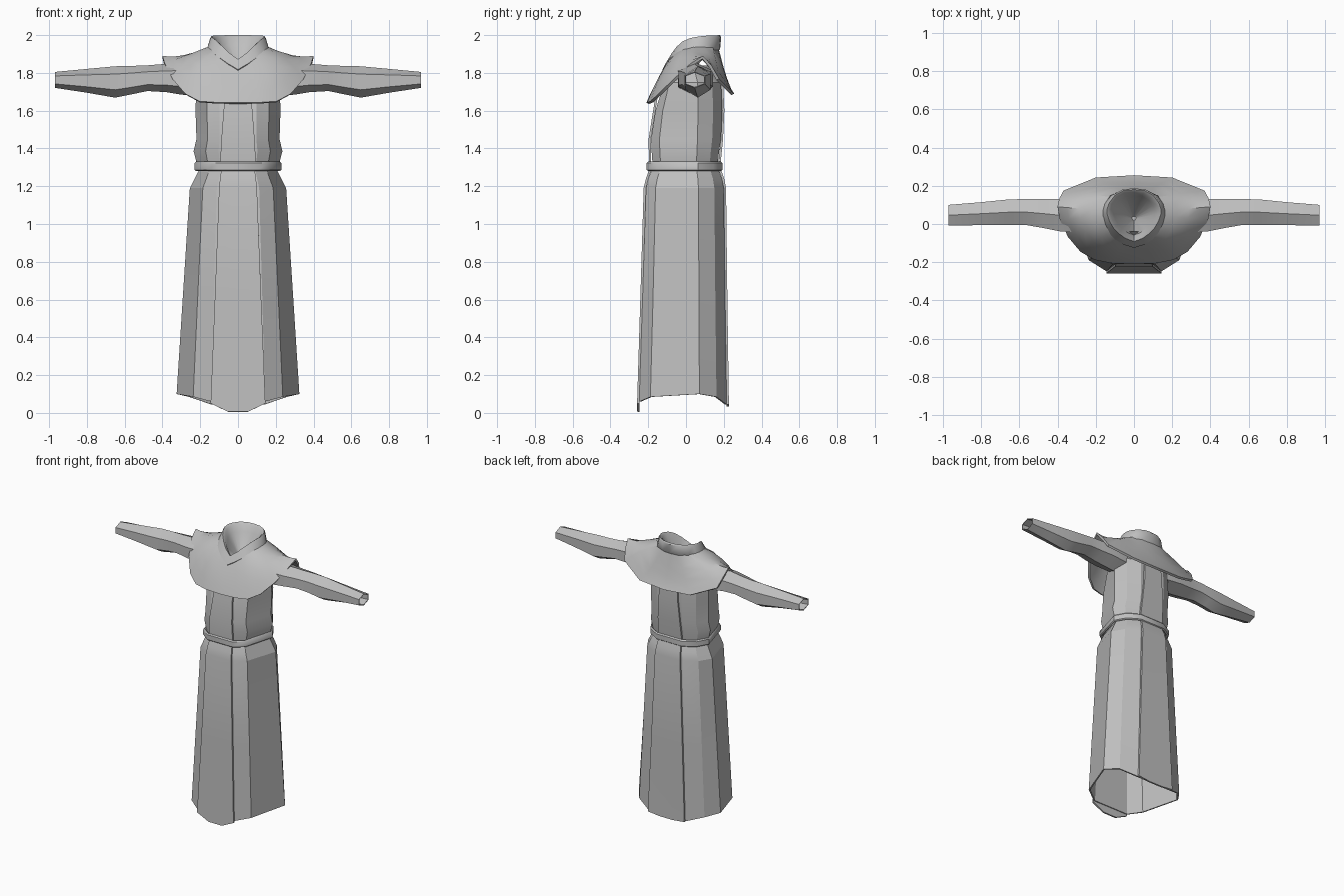
import bpy, bmesh, math
from mathutils import Vector

if "Cube" in bpy.data.objects:
    bpy.data.objects.remove(bpy.data.objects["Cube"])

cloth = bpy.data.materials.new("grey_cloth")
cloth.diffuse_color = (0.52, 0.52, 0.52, 1)
cloth.use_nodes = True
cloth.node_tree.nodes["Principled BSDF"].inputs["Base Color"].default_value = cloth.diffuse_color


def loft(name, rings, closed=True, thick=0.0, caps=(False, False), angle=25, offset=-1):
    """Skin a list of equal-length point rings, with optional thickness."""
    bm = bmesh.new()
    rows = [[bm.verts.new(p) for p in ring] for ring in rings]
    n = len(rows[0])
    for a, b in zip(rows, rows[1:]):
        for i in range(n if closed else n - 1):
            j = (i + 1) % n
            bm.faces.new((a[i], a[j], b[j], b[i]))
    for row, cap in ((rows[0], caps[0]), (rows[-1], caps[1])):
        if cap:
            bm.faces.new(row)
    bmesh.ops.recalc_face_normals(bm, faces=bm.faces)
    mesh = bpy.data.meshes.new(name)
    bm.to_mesh(mesh)
    bm.free()
    mesh.materials.append(cloth)
    obj = bpy.data.objects.new(name, mesh)
    bpy.context.collection.objects.link(obj)
    bpy.ops.object.select_all(action='DESELECT')
    obj.select_set(True)
    bpy.context.view_layer.objects.active = obj
    if thick:
        mod = obj.modifiers.new("thickness", 'SOLIDIFY')
        mod.thickness = thick
        mod.offset = offset
        bpy.ops.object.modifier_apply(modifier=mod.name)
    bpy.ops.object.shade_smooth_by_angle(angle=math.radians(angle))
    return obj


def mirror(half):
    """Close a right-hand half outline (front to back) across x = 0."""
    return half + [(-x, y, z) for x, y, z in reversed(half) if x > 1e-6]


def body(z, w, front, back, hem=(0, 0, 0, 0, 0)):
    """Ten-sided body section with flat front and back."""
    shape = [(.44, front), (.73, front * .76), (1, back * .33), (.8, back * .75), (.44, back)]
    return mirror([(w * fx, y, z + h) for (fx, y), h in zip(shape, hem)])


# Bodice, skirt and belt
loft("bodice", [body(*r) for r in (
    (1.29, .21, -.175, .165), (1.385, .235, -.182, .175), (1.45, .22, -.185, .185),
    (1.60, .225, -.162, .192), (1.75, .22, -.115, .185), (1.84, .13, -.04, .12))])
loft("skirt", [
    body(1.29, .205, -.18, .17), body(1.24, .23, -.20, .19), body(1.19, .255, -.212, .2),
    body(.6, .293, -.23, .207),
    body(.0, .325, -.248, .215, (.06, .085, .10, .085, .045))], thick=.01, angle=20)
belt = [(1.28, .222, -.2, .185), (1.287, .229, -.208, .193),
        (1.322, .229, -.208, .193), (1.33, .222, -.2, .185)]
loft("belt", [body(*r) for r in belt], thick=.02, angle=40)


# Long panels down the front and back
def panel(name, rows, hem=None):
    strips = [[(w * f, y, z) for f in (-1, -.36, .36, 1)] for z, w, y in rows]
    if hem:
        w, y, z_side, z_mid = hem
        strips.append([(w * f, y, z) for f, z in
                       ((-1, z_side), (-.36, z_mid), (.36, z_mid), (1, z_side))])
    loft(name, strips, closed=False, thick=.012, offset=0)


panel("front_bodice_panel", [(1.68, .07, -.155), (1.6, .076, -.168), (1.45, .088, -.192), (1.31, .095, -.19)])
panel("back_bodice_panel", [(1.75, .07, .19), (1.6, .076, .197), (1.45, .088, .19), (1.31, .095, .176)])
panel("front_skirt_panel", [(1.29, .088, -.188), (1.24, .095, -.206), (1.19, .1, -.218), (.6, .123, -.236)],
      (.145, -.253, .05, .006))
panel("back_skirt_panel", [(1.29, .088, .178), (1.24, .095, .196), (1.19, .1, .206), (.6, .123, .213)],
      (.145, .221, .045, .035))

# Shoulder cape: neck line and hem, front to back, with a lift between them
neck = [(0, -.11, 1.83), (.05, -.095, 1.862), (.09, -.07, 1.893), (.12, -.04, 1.915),
        (.14, 0, 1.93), (.15, .04, 1.94), (.15, .07, 1.942), (.142, .1, 1.942),
        (.115, .14, 1.94), (.06, .165, 1.94), (0, .17, 1.94)]
hem = [(0, -.21, 1.642), (.12, -.205, 1.644), (.205, -.188, 1.65), (.28, -.145, 1.69),
       (.345, -.068, 1.765), (.388, .025, 1.85), (.4, .09, 1.89), (.39, .135, 1.84),
       (.368, .175, 1.77), (.2, .243, 1.70), (0, .255, 1.69)]
lift = [.01, .015, .03, .045, .035, .0, -.02, -.005, .015, -.02, -.03]
rings = []
for t, k in ((0, 0), (.3, .8), (.55, 1), (.8, .75), (1, 0)):
    half = []
    for a, b, l in zip(neck, hem, lift):
        p = Vector(a).lerp(Vector(b), t)
        half.append((p.x, p.y, p.z + l * k))
    rings.append(mirror(half))
loft("shoulder_cape", rings, thick=.016, angle=40)

# Standing collar with a V front and a lining that dips to a point
rim = [(0, -.092, 1.872), (.045, -.075, 1.905), (.08, -.05, 1.938), (.108, -.02, 1.965),
       (.128, .015, 1.982), (.14, .05, 1.99), (.14, .08, 1.994), (.13, .11, 1.997),
       (.1, .15, 1.998), (.055, .175, 2.0), (0, .18, 2.0)]


def scaled(points, s, dz):
    return [(x * s, .05 + (y - .05) * s, z + dz) for x, y, z in points]


lining = [(x * .08, .03 + (y - .05) * .08, 1.815) for x, y, z in rim]
loft("collar", [mirror(r) for r in (
    scaled(neck, 1.0, -.03), scaled(neck, 1.09, -.012), scaled(rim, 1.05, -.01), rim,
    scaled(rim, .88, -.012), scaled(rim, .76, -.055), lining)],
    caps=(False, True), angle=35)

# Sleeves: x, centre y, centre z, half depth, half height
sleeve = [(.17, .05, 1.765, .085, .09), (.3, .05, 1.77, .092, .085), (.38, .045, 1.773, .085, .075),
          (.48, .055, 1.772, .075, .068), (.56, .062, 1.762, .068, .075),
          (.65, .062, 1.752, .067, .083), (.8, .054, 1.758, .06, .063), (.97, .046, 1.763, .054, .042)]
for side, name in ((1, "right_sleeve"), (-1, "left_sleeve")):
    tube = []
    for x, cy, cz, ry, rz in sleeve:
        ring = []
        for i in range(6):
            a = math.radians(30 + 60 * i)
            ring.append((side * x, cy + ry * math.cos(a) / .866, cz + rz * math.sin(a)))
        tube.append(ring)
    loft(name, tube, thick=.005, angle=30)
